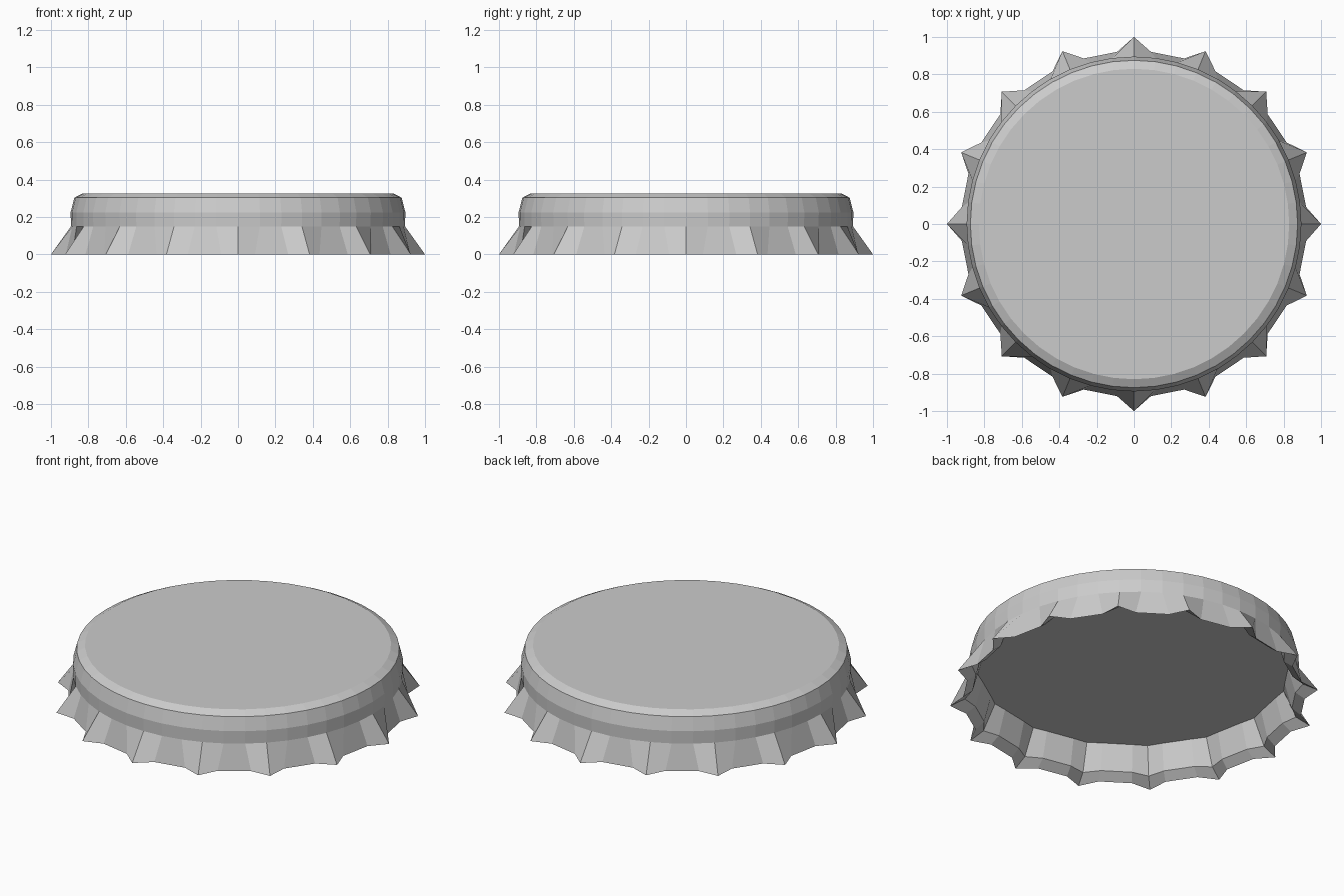
import bpy, bmesh
from math import cos, sin, pi

if "Cube" in bpy.data.objects:
    bpy.data.objects.remove(bpy.data.objects["Cube"])

TEETH = 16
STEP = 2 * pi / TEETH

bm = bmesh.new()


def ring(peak, valley, z, t=0.25):
    # three points per tooth: peak, then both ends of the flat valley
    pts = []
    for i in range(TEETH):
        for r, f in ((peak, 0), (valley, t), (valley, 1 - t)):
            a = (i + f) * STEP
            pts.append(bm.verts.new((r * cos(a), r * sin(a), z)))
    return pts


def bridge(lo, hi):
    n = len(lo)
    for i in range(n):
        j = (i + 1) % n
        bm.faces.new((lo[i], lo[j], hi[j], hi[i]))


# Crimped rim, flared skirt, rounded shoulder and flat top
rim = ring(1.0, 0.925, 0)
outer = [rim] + [ring(r, r, z, 1 / 3) for r, z in
                 ((0.893, 0.15), (0.895, 0.225), (0.875, 0.303), (0.83, 0.326))]

# Inside: bevelled rim, wall and ceiling
inner = [rim, ring(0.92, 0.875, 0.04), ring(0.85, 0.835, 0.19)]

for rings in (outer, inner):
    for lo, hi in zip(rings, rings[1:]):
        bridge(lo, hi)
    bm.faces.new(rings[-1])

bmesh.ops.recalc_face_normals(bm, faces=bm.faces)
mesh = bpy.data.meshes.new("bottle_cap")
bm.to_mesh(mesh)
bm.free()
cap = bpy.data.objects.new("bottle_cap", mesh)
bpy.context.collection.objects.link(cap)
